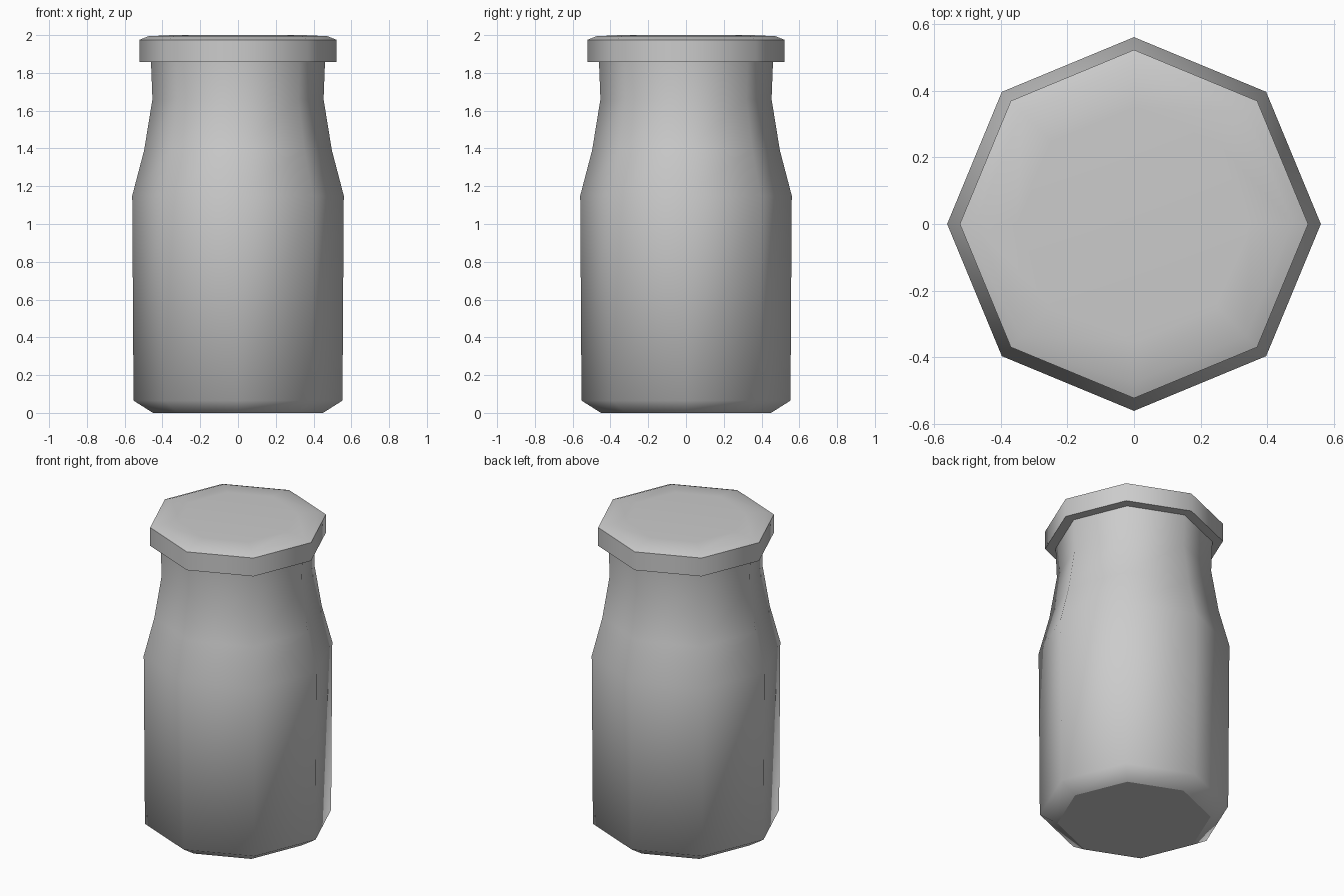
import bpy, bmesh, math

cube = bpy.data.objects.get("Cube")
if cube:
    bpy.data.objects.remove(cube, do_unlink=True)

SIDES = 8


def make_material(name, colour):
    mat = bpy.data.materials.new(name)
    mat.use_nodes = True
    mat.diffuse_color = colour
    mat.node_tree.nodes["Principled BSDF"].inputs["Base Color"].default_value = colour
    return mat


def turned(name, profile, mat, sharp_rings):
    """Spin a (radius, height) profile into a capped octagonal solid."""
    bm = bmesh.new()
    rings = []
    for r, z in profile:
        angles = [2 * math.pi * i / SIDES for i in range(SIDES)]
        rings.append([bm.verts.new((r * math.cos(a), r * math.sin(a), z)) for a in angles])
    for low, high in zip(rings, rings[1:]):
        for i in range(SIDES):
            j = (i + 1) % SIDES
            bm.faces.new((low[i], low[j], high[j], high[i]))
    bm.faces.new(rings[0][::-1])
    bm.faces.new(rings[-1])
    for face in bm.faces:
        face.smooth = True
    # Crisp rims around the chosen rings
    for k in sharp_rings:
        for i in range(SIDES):
            bm.edges.get((rings[k][i], rings[k][(i + 1) % SIDES])).smooth = False
    mesh = bpy.data.meshes.new(name)
    bm.to_mesh(mesh)
    bm.free()
    mesh.materials.append(mat)
    obj = bpy.data.objects.new(name, mesh)
    bpy.context.collection.objects.link(obj)
    return obj


grey = make_material("plain grey", (0.6, 0.6, 0.6, 1))

# Jar body: chamfered base, straight wall, sloping shoulder and neck
turned("jar_body", [(0.45, 0), (0.553, 0.065), (0.56, 1.15), (0.497, 1.39),
                    (0.453, 1.66), (0.461, 1.87)], grey, [0, 5])

# Lid: flat cap with a shallow bevelled, slightly raised top
turned("jar_lid", [(0.522, 1.857), (0.522, 1.975), (0.475, 1.994), (0.35, 2.0)],
       grey, [0, 1])
